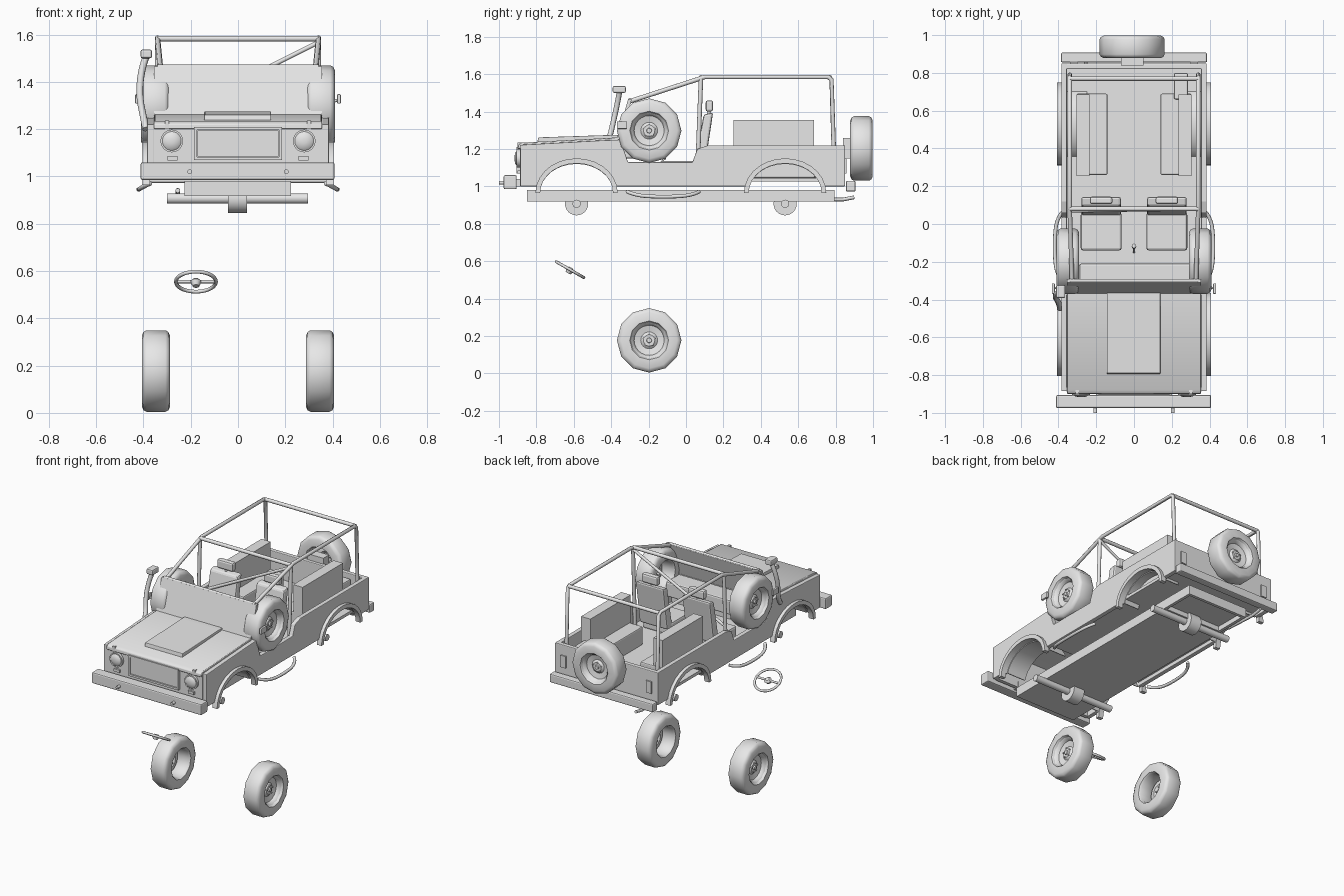
import bpy, bmesh, math
from mathutils import Matrix, Vector

if "Cube" in bpy.data.objects:
    bpy.data.objects.remove(bpy.data.objects["Cube"])

grey = bpy.data.materials.new("plain grey")
grey.diffuse_color = (0.8, 0.8, 0.8, 1)
grey.use_nodes = True
grey.node_tree.nodes["Principled BSDF"].inputs["Base Color"].default_value = grey.diffuse_color


def finish(name, bm, smooth=None, bevel=0):
    bmesh.ops.recalc_face_normals(bm, faces=bm.faces[:])
    me = bpy.data.meshes.new(name)
    bm.to_mesh(me)
    bm.free()
    ob = bpy.data.objects.new(name, me)
    bpy.context.collection.objects.link(ob)
    me.materials.append(grey)
    if bevel:
        m = ob.modifiers.new("bevel", 'BEVEL')
        m.width, m.segments = bevel, 2
        m.limit_method, m.angle_limit = 'ANGLE', math.radians(40)
    if smooth:
        bpy.ops.object.select_all(action='DESELECT')
        ob.select_set(True)
        bpy.context.view_layer.objects.active = ob
        bpy.ops.object.shade_smooth_by_angle(angle=math.radians(smooth))
    return ob


def box(name, x, y, z, bevel=0):
    bm = bmesh.new()
    bmesh.ops.create_cube(bm, size=1)
    for v in bm.verts:
        for i, (a, b) in enumerate((x, y, z)):
            v.co[i] = a if v.co[i] < 0 else b
    return finish(name, bm, bevel=bevel)


def extrude(name, pts, x0, x1, smooth=None, bevel=0):
    """Extrude a (y, z) outline along x."""
    bm = bmesh.new()
    f = bm.faces.new([bm.verts.new((x0, y, z)) for y, z in pts])
    r = bmesh.ops.extrude_face_region(bm, geom=[f])
    for v in r["geom"]:
        if isinstance(v, bmesh.types.BMVert):
            v.co.x = x1
    return finish(name, bm, smooth, bevel)


def lathe(name, prof, segs, mat, closed=False, smooth=35):
    """Spin (axial, radius) points about local x."""
    bm = bmesh.new()
    rings = []
    for a, r in prof:
        rings.append([bm.verts.new((a, r * math.sin(2 * math.pi * i / segs),
                                    r * math.cos(2 * math.pi * i / segs))) for i in range(segs)])
    n = len(rings)
    for k in range(n if closed else n - 1):
        p, q = rings[k], rings[(k + 1) % n]
        for i in range(segs):
            j = (i + 1) % segs
            bm.faces.new((p[i], p[j], q[j], q[i]))
    if not closed:
        for ring, (a, r) in ((rings[0], prof[0]), (rings[-1], prof[-1])):
            if r < 0.05 or len(prof) == 2:
                bm.faces.new(ring)
    bm.transform(mat)
    return finish(name, bm, smooth)


def rod(name, a, b, r, segs=12):
    a, b = Vector(a), Vector(b)
    d = b - a
    mat = Matrix.Translation(a) @ d.to_track_quat('X', 'Z').to_matrix().to_4x4()
    return lathe(name, [(0, r), (d.length, r)], segs, mat)


def tube(name, pts, r, smooth_path=False):
    cu = bpy.data.curves.new(name, 'CURVE')
    cu.dimensions, cu.bevel_depth, cu.bevel_resolution = '3D', r, 2
    cu.use_fill_caps, cu.resolution_u = True, 6
    sp = cu.splines.new('NURBS' if smooth_path else 'POLY')
    sp.points.add(len(pts) - 1)
    for p, c in zip(sp.points, pts):
        p.co = (*c, 1)
    if smooth_path:
        sp.use_endpoint_u, sp.order_u = True, 3
    cu.materials.append(grey)
    ob = bpy.data.objects.new(name, cu)
    bpy.context.collection.objects.link(ob)
    return ob


def arch(cy, rx, rz, zmin=0.965, n=14):
    """Wheel arch outline from front to back."""
    t0 = math.asin((zmin - 0.965) / rz)
    ts = [t0 + (math.pi - 2 * t0) * i / n for i in range(n + 1)]
    return [(cy - rx * math.cos(t), 0.965 + rz * math.sin(t)) for t in ts]


def wheel(name, loc, rot):
    m = Matrix.Translation(loc) @ Matrix.Rotation(rot, 4, 'Z')
    lathe(name + "_tyre", [(-.06, .104), (-.06, .15), (-.052, .166), (-.04, .1725), (.04, .1725),
                           (.052, .166), (.06, .15), (.06, .104), (.048, .096), (-.048, .096)], 12, m, True, 40)
    lathe(name + "_rim", [(.05, .1), (.042, .088), (.022, .08), (.014, .045), (.026, .03),
                          (.026, .014), (.034, .012)], 24, m)
    for i in range(5):
        a = 2 * math.pi * i / 5
        p = Vector((.014, .03 * math.sin(a), .03 * math.cos(a)))
        rod(name + "_nut", m @ p, m @ (p + Vector((.018, 0, 0))), .005, 6)


# Wheels: lower pair, upper pair and rear spare
for s, side in ((1, "right"), (-1, "left")):
    rot = 0 if s > 0 else math.pi
    wheel("lower_wheel_" + side, (s * .347, -.197, .177), rot)
    wheel("upper_wheel_" + side, (s * .35, -.197, 1.298), rot)
wheel("spare_wheel", (-.01, .938, 1.203), math.pi / 2)
box("spare_mount", (-.07, .05), (.84, .9), (1.15, 1.26))

# Steering wheel
tilt = Matrix.Translation((-.178, -.62, .555)) @ Vector((0, .5, .87)).to_track_quat('X', 'Z').to_matrix().to_4x4()
ring = [(.008 * math.cos(2 * math.pi * i / 8), .085 + .008 * math.sin(2 * math.pi * i / 8)) for i in range(8)]
lathe("steering_rim", ring, 28, tilt, True, 60)
lathe("steering_hub", [(-.022, .014), (0, .024), (.012, .012)], 16, tilt)
rod("steering_spoke", (-.26, -.62, .555), (-.096, -.62, .555), .007)

# Body sides, flares, wheel wells
FY, RY = -.585, .53
side = [(-.885, 1.0)] + arch(FY, .2, .16, 1.0) + arch(RY, .2, .16, 1.0) + [
    (.85, 1.0), (.85, 1.22), (.12, 1.22), (.06, 1.2), (.035, 1.13), (-.31, 1.13), (-.35, 1.25), (-.43, 1.247), (-.885, 1.222)]
for s, tag in ((1, "right"), (-1, "left")):
    extrude("body_side_" + tag, side, s * .355, s * .385, bevel=.004)
    for cy, end, inner in ((FY, "front", .22), (RY, "rear", .25)):
        extrude(f"{end}_flare_{tag}", arch(cy, .22, .185) + arch(cy, .195, .158)[::-1], s * .372, s * .407, 35)
        extrude(f"{end}_wheel_well_{tag}", arch(cy, .2, .16, 1.0) + arch(cy, .195, .155, 1.0)[::-1],
                s * inner, s * .36, 35)
box("tailgate", (-.375, .375), (.82, .85), (1.0, 1.22), .005)
box("tub_floor", (-.36, .36), (-.38, .83), (1.025, 1.045))
box("firewall", (-.36, .36), (-.375, -.35), (1.03, 1.25))
box("dashboard", (-.29, .3), (-.35, -.21), (1.15, 1.25), .01)
extrude("hood", [(-.9, 1.2), (-.898, 1.222), (-.88, 1.234), (-.36, 1.262), (-.36, 1.235), (-.88, 1.205)],
        -.355, .355, 40, .004)
extrude("hood_panel", [(-.795, 1.235), (-.79, 1.262), (-.4, 1.275), (-.365, 1.275), (-.365, 1.255)], -.143, .14, bevel=.004)
extrude("windshield", [(-.372, 1.25), (-.31, 1.465), (-.29, 1.465), (-.352, 1.25)], -.355, .355)
rod("windshield_top_bar", (-.34, -.3, 1.463), (.34, -.3, 1.463), .01)

# Front face
box("front_panel", (-.357, .357), (-.888, -.865), (1.0, 1.225))
box("grille", (-.172, .172), (-.9, -.88), (1.085, 1.195))
for x0, x1, z0, z1 in ((-.187, .187, 1.197, 1.21), (-.187, .187, 1.07, 1.083),
                       (-.187, -.174, 1.083, 1.197), (.174, .187, 1.083, 1.197)):
    box("grille_frame", (x0, x1), (-.906, -.88), (z0, z1))
for s in (1, -1):
    m = Matrix.Translation((s * .28, -.885, 1.15)) @ Matrix.Rotation(-math.pi / 2, 4, 'Z')
    lathe("headlight", [(0, .048), (.02, .048), (.02, .04), (.028, .03), (.032, .01)], 24, m)
    box("indicator", (s * .3 - .009, s * .3 + .009), (-.9, -.88), (1.2, 1.236))
    box("side_lamp", (s * .277 - .022, s * .277 + .022), (-.9, -.88), (1.068, 1.086))
    rod("bumper_hook", (s * .205, -.97, 1.02), (s * .205, -1.0, 1.02), .01)
    box("tail_lamp", (s * .32 - .02, s * .32 + .02), (.845, .858), (1.07, 1.15))
box("front_bumper", (-.412, .408), (-.975, -.905), (.985, 1.06), .008)
box("front_bumper_bracket", (-.2, .2), (-.91, -.86), (1.0, 1.04))
box("rear_bumper", (-.387, .387), (.855, .907), (.972, 1.03), .008)

# Chassis, axles, exhaust
box("chassis", (-.227, .225), (-.85, .56), (.918, .98))
box("chassis_rear_plate", (-.227, .225), (.56, .795), (.95, .98))
box("chassis_rear_member", (-.227, .225), (.775, .795), (.918, .95))
for x0, x1 in ((-.227, -.207), (.205, .225)):
    box("chassis_rear_rail", (x0, x1), (.56, .775), (.918, .95))
for cy, end in ((FY, "front"), (RY, "rear")):
    rod(end + "_axle", (-.3, cy, .907), (.297, cy, .907), .022, 16)
    rod(end + "_differential", (-.042, cy, .907), (.038, cy, .907), .062, 24)
tube("exhaust", [(-.255, .6, .94), (-.255, .79, .93), (-.255, .84, .93), (-.255, .9, .942)], .01)

# Side steps and mirrors
for s, tag in ((1, "right"), (-1, "left")):
    tube("side_step_" + tag, [(s * .37, .07, .972), (s * .395, .05, .96), (s * .42, -.03, .945), (s * .42, -.21, .945),
                              (s * .395, -.29, .96), (s * .37, -.315, .972)], .01, True)
    rod("mirror_arm_" + tag, (s * .36, -.33, 1.3), (s * .425, -.34, 1.325), .006)
    box("mirror_" + tag, (s * .427 - .008, s * .427 + .008), (-.37, -.315), (1.308, 1.348), .004)

# Snorkel
tube("snorkel_pipe", [(-.39, -.45, 1.2), (-.4, -.41, 1.25), (-.418, -.39, 1.34), (-.41, -.365, 1.45), (-.388, -.355, 1.51)],
     .015, True)
box("snorkel_head", (-.412, -.364), (-.392, -.322), (1.5, 1.537), .008)

# Roll cage
R = .012
for s, tag in ((1, "right"), (-1, "left")):
    tube("cage_rail_" + tag, [(s * .328, -.3, 1.455), (s * .34, .07, 1.575), (s * .34, .1, 1.585), (s * .34, .76, 1.585),
                              (s * .34, .778, 1.57), (s * .34, .79, 1.2)], R)
    rod("cage_post_" + tag, (s * .34, .06, 1.05), (s * .34, .08, 1.58), R)
for y in (.08, .77):
    rod("cage_crossbar", (-.34, y, 1.583), (.34, y, 1.583), R)
rod("cage_diagonal", (.335, .08, 1.565), (-.335, .07, 1.23), R * .8)

# Front seats
for s, tag in ((1, "right"), (-1, "left")):
    c = s * .174
    box("seat_cushion_" + tag, (c - .108, c + .108), (-.14, .06), (1.045, 1.135), .012)
    extrude("seat_back_" + tag, [(.04, 1.1), (.095, 1.385), (.145, 1.395), (.1, 1.1)], c - .105, c + .105, bevel=.012)
    box("headrest_" + tag, (c - .06, c + .06), (.105, .145), (1.4, 1.46), .012)
    rod("headrest_stem_" + tag, (c, .12, 1.36), (c, .125, 1.42), .008)

    # Rear benches
    x0, x1, x2 = s * .305, s * .235, s * .14
    box("bench_back_" + tag, sorted((x0, x1)), (.255, .685), (1.1, 1.355))
    box("bench_seat_" + tag, sorted((x0, x2)), (.26, .69), (1.045, 1.17), .008)

# Small cabin items
box("storage_box", (.212, .285), (.66, .8), (1.045, 1.2), .008)
rod("gear_lever", (0, -.15, 1.04), (0, -.12, 1.15), .006)
rod("gear_knob", (0, -.12, 1.145), (0, -.116, 1.17), .012)
rod("steering_column", (-.178, -.28, 1.2), (-.178, -.215, 1.24), .012)
